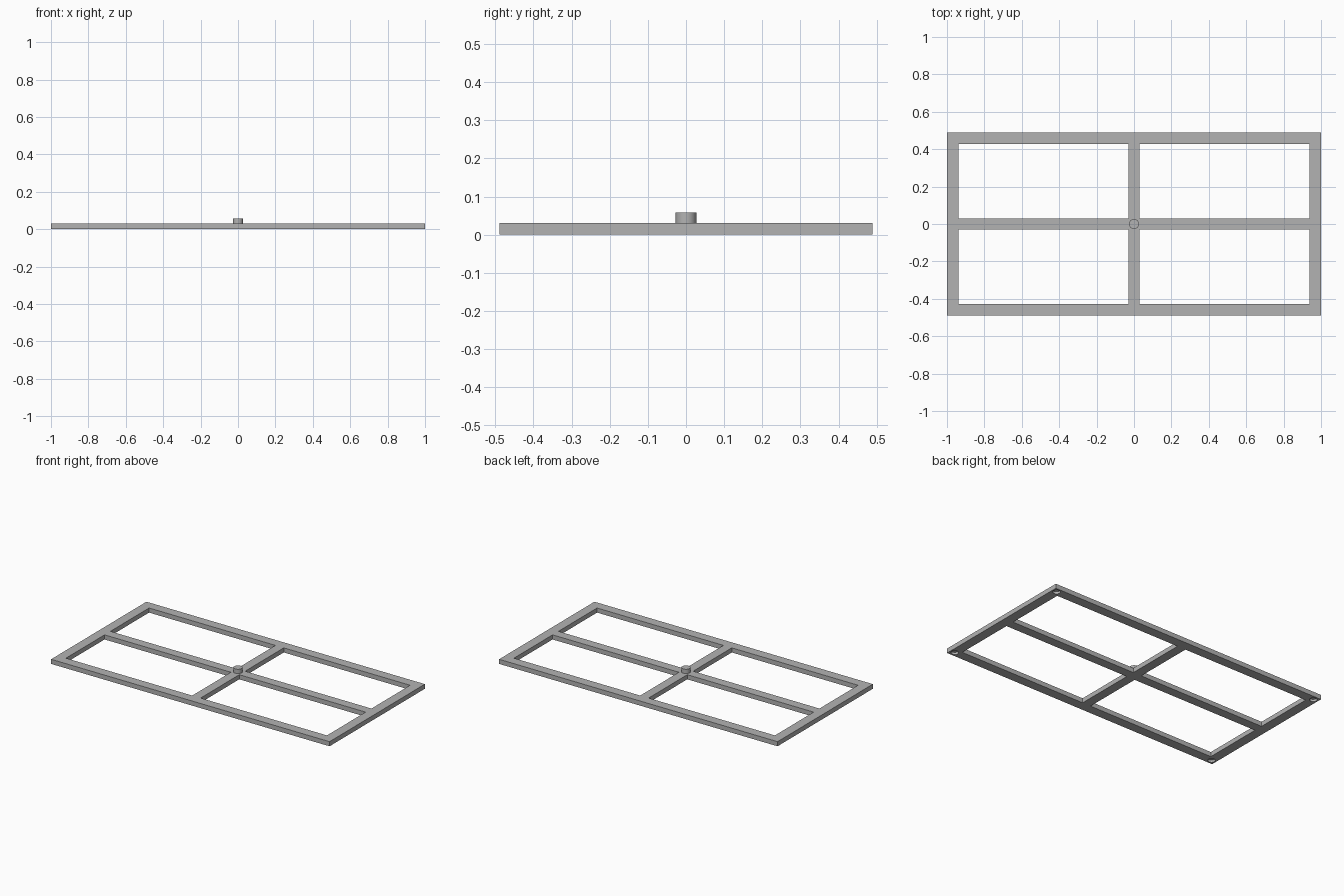
import bpy
import bmesh
from mathutils import Matrix, Vector

default = bpy.data.objects.get("Cube")
if default:
    bpy.data.objects.remove(default, do_unlink=True)

HALF_X, HALF_Y, THICK = 1.0, 0.489, 0.03
RAIL, BAR = 0.0625, 0.03          # outer rail width, cross bar half width
PEG_R, PEG_TOP = 0.027, 0.058
SOCKET_R, SOCKET_DEPTH = 0.022, 0.015

grey = bpy.data.materials.new("light grey")
grey.use_nodes = True
colour = (0.45, 0.45, 0.45, 1)
grey.diffuse_color = colour
grey.node_tree.nodes["Principled BSDF"].inputs["Base Color"].default_value = colour


def add_box(bm, low, high):
    low, high = Vector(low), Vector(high)
    matrix = Matrix.Translation((low + high) / 2) @ Matrix.Diagonal((*(high - low), 1))
    bmesh.ops.create_cube(bm, size=1, matrix=matrix)


def add_cylinder(bm, x, y, low, high, radius):
    bmesh.ops.create_cone(bm, cap_ends=True, segments=32, radius1=radius, radius2=radius,
                          depth=high - low, matrix=Matrix.Translation((x, y, (low + high) / 2)))


def make_object(name, bm):
    mesh = bpy.data.meshes.new(name)
    bm.to_mesh(mesh)
    bm.free()
    mesh.materials.append(grey)
    obj = bpy.data.objects.new(name, mesh)
    bpy.context.collection.objects.link(obj)
    return obj


# Flat slab that becomes the frame
bm = bmesh.new()
add_box(bm, (-HALF_X, -HALF_Y, 0), (HALF_X, HALF_Y, THICK))
frame = make_object("frame", bm)

# Four openings and four shallow corner sockets underneath
bm = bmesh.new()
for sx in (-1, 1):
    for sy in (-1, 1):
        xs = sorted((sx * BAR, sx * (HALF_X - RAIL)))
        ys = sorted((sy * BAR, sy * (HALF_Y - RAIL)))
        add_box(bm, (xs[0], ys[0], -THICK), (xs[1], ys[1], 2 * THICK))
        add_cylinder(bm, sx * (HALF_X - RAIL / 2), sy * (HALF_Y - RAIL / 2),
                     -SOCKET_DEPTH, SOCKET_DEPTH, SOCKET_R)
cutter = make_object("opening_cutter", bm)
cutter.hide_render = True

cut = frame.modifiers.new("openings", 'BOOLEAN')
cut.operation = 'DIFFERENCE'
cut.solver = 'EXACT'
cut.object = cutter
bpy.context.view_layer.objects.active = frame
bpy.ops.object.modifier_apply(modifier=cut.name)
bpy.data.objects.remove(cutter, do_unlink=True)

# Round peg standing on the crossing of the bars
bm = bmesh.new()
add_cylinder(bm, 0, 0, THICK, PEG_TOP, PEG_R)
peg = make_object("centre_peg", bm)
bpy.ops.object.select_all(action='DESELECT')
peg.select_set(True)
bpy.context.view_layer.objects.active = peg
bpy.ops.object.shade_smooth_by_angle()
